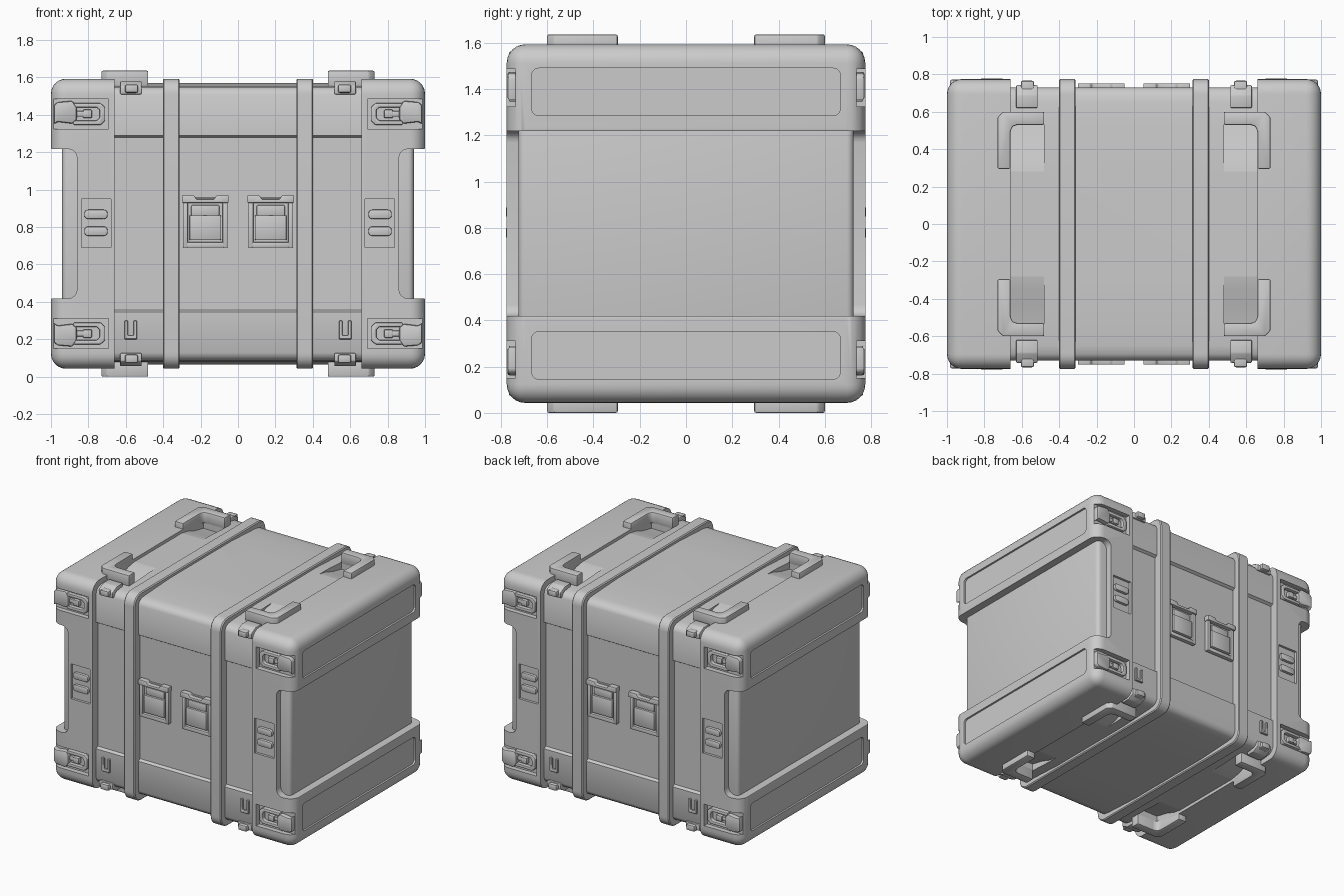
import bpy, bmesh, math
from mathutils import Vector

if "Cube" in bpy.data.objects:
    bpy.data.objects.remove(bpy.data.objects["Cube"])

C = 0.818  # height of the centre plane; all parts are modelled relative to it


def finish(name, bm, mirror="", cuts=()):
    bmesh.ops.recalc_face_normals(bm, faces=bm.faces)
    me = bpy.data.meshes.new(name)
    bm.to_mesh(me)
    bm.free()
    ob = bpy.data.objects.new(name, me)
    ob.location = (0, 0, C)
    bpy.context.collection.objects.link(ob)
    bpy.ops.object.select_all(action='DESELECT')
    bpy.context.view_layer.objects.active = ob
    ob.select_set(True)
    for cutter in cuts:
        m = ob.modifiers.new("cut", 'BOOLEAN')
        m.operation, m.solver, m.object = 'DIFFERENCE', 'EXACT', cutter
        bpy.ops.object.modifier_apply(modifier=m.name)
        bpy.data.objects.remove(cutter)
    bpy.ops.object.shade_smooth_by_angle(angle=math.radians(32))
    if mirror:
        m = ob.modifiers.new("mirror", 'MIRROR')
        m.use_axis = [a in mirror for a in "xyz"]
        m.use_mirror_merge = False
    return ob


def add_prism(bm, pts, axis, a, b, bevel=0.0, seg=2):
    def place(p, t):
        return {"x": (t, p[0], p[1]), "y": (p[0], t, p[1]), "z": (p[0], p[1], t)}[axis]
    lo = [bm.verts.new(place(p, a)) for p in pts]
    hi = [bm.verts.new(place(p, b)) for p in pts]
    n = len(pts)
    faces = [bm.faces.new(lo), bm.faces.new(hi[::-1])]
    faces += [bm.faces.new((lo[i], hi[i], hi[(i + 1) % n], lo[(i + 1) % n])) for i in range(n)]
    bmesh.ops.recalc_face_normals(bm, faces=faces)
    if bevel:
        edges = list({e for f in faces for e in f.edges})
        bmesh.ops.bevel(bm, geom=edges, offset=bevel, segments=seg, profile=0.5, affect='EDGES')


def prism(name, pts, axis, a, b, bevel=0.0, mirror="", seg=2, cuts=()):
    bm = bmesh.new()
    add_prism(bm, pts, axis, a, b, bevel, seg)
    return finish(name, bm, mirror, cuts)


def boxes(name, spans, bevel=0.0, mirror="", seg=2):
    """Each span is (x0, x1, y0, y1, z0, z1)."""
    bm = bmesh.new()
    for x0, x1, y0, y1, z0, z1 in spans:
        add_prism(bm, [(x0, y0), (x1, y0), (x1, y1), (x0, y1)], "z", z0, z1, bevel, seg)
    return finish(name, bm, mirror)


def rrect(u0, u1, v0, v1, r, n=5):
    out = []
    for cu, cv, start in ((u1 - r, v1 - r, 0), (u0 + r, v1 - r, 90),
                          (u0 + r, v0 + r, 180), (u1 - r, v0 + r, 270)):
        for i in range(n + 1):
            t = math.radians(start + 90 * i / n)
            out.append((cu + r * math.cos(t), cv + r * math.sin(t)))
    return out


# middle body with raised upper and lower bands and scoops beside the feet
scoop = prism("scoop_cutter", [(.28, .78), (.28, .752), (.35, .74), (.43, .712), (.535, .69), (.535, .78)],
              "x", .48, .70, mirror="xyz")
q = [(.71, .46), (.73, .472), (.73, .69), (.718, .715), (.695, .73), (.65, .737), (.36, .752)]
profile = (q + [(-y, z) for y, z in q[::-1]] + [(-y, -z) for y, z in q]
           + [(y, -z) for y, z in q[::-1]])
prism("middle_body", profile, "x", -.67, .67, cuts=[scoop])

# end caps: C profile with big outer rounding
bm = bmesh.new()
add_prism(bm, [(.66, -.775), (1, -.775), (1, -.4), (.86, -.4), (.86, .4), (1, .4), (1, .775), (.66, .775)],
          "y", -.775, .775)


def edges_where(test):
    return [e for e in bm.edges if test(*[v.co for v in e.verts])]


def near(v, i, t):
    return abs(abs(v[i]) - t) < 1e-4


outer = edges_where(lambda a, b: (near(a, 2, .775) and near(b, 2, .775) and not (near(a, 0, .66) and near(b, 0, .66)))
                    or (near(a, 0, 1) and near(b, 0, 1) and abs(a.z - b.z) > .1))
bmesh.ops.bevel(bm, geom=outer, offset=.08, segments=6, profile=0.5, affect='EDGES')
notch = edges_where(lambda a, b: near(a, 0, .86) and near(b, 0, .86) and abs(a.y - b.y) > .5)
bmesh.ops.bevel(bm, geom=notch, offset=.05, segments=4, profile=0.5, affect='EDGES')
lips = edges_where(lambda a, b: near(a, 0, 1) and near(b, 0, 1) and near(a, 2, .4) and near(b, 2, .4))
bmesh.ops.bevel(bm, geom=lips, offset=.015, segments=3, profile=0.5, affect='EDGES')
cuts = [
    boxes("latch_pocket_cutter", [(.693, 1.05, -.85, -.738, .507, .668)], mirror="yz"),
    boxes("vent_pocket_cutter", [(.68, .838, -.85, -.757, -.128, .132)], mirror="y"),
    prism("end_panel_cutter", rrect(-.667, .667, .467, .672, .03), "x", .986, 1.1, mirror="z"),
]
finish("end_cap", bm, "x", cuts)

# recessed end walls
boxes("end_wall", [(.67, .94, -.725, .725, -.45, .45)], .03, "x", 4)

# straps wrapped around the case
prism("strap", rrect(-.775, .775, -.775, .775, .08, 5), "x", .312, .402, .007, "x", 1)

# L-shaped stacking feet, top and bottom
prism("corner_foot", [(.48, .53), (.625, .53), (.65, .52), (.66, .495), (.66, .295), (.73, .295),
                      (.73, .57), (.70, .60), (.48, .60)], "z", .735, .818, .008, "xyz")

# edge clips and their tabs
prism("edge_clip", [(-.62, .762), (-.69, .762), (-.742, .735), (-.742, .692), (-.62, .692)],
      "x", .515, .63, .006, "xyz")
boxes("edge_clip_tab", [(.535, .605, -.766, -.70, .70, .745)], .01, "xyz")

# small U hooks on the lower band
prism("lower_hook", [(.54, -.518), (.54, -.618), (.607, -.618), (.607, -.518), (.589, -.518),
                     (.589, -.598), (.558, -.598), (.558, -.518)], "y", -.745, -.72, .003, "xy", 1)

# butterfly corner latches: wing block, pull loop and inner catch
prism("latch_wing", [(.862, .556), (.885, .535), (.965, .545), (.984, .53), (.984, .635),
                     (.965, .65), (.885, .657), (.862, .62)], "y", -.772, -.72, .01, "xyz")
prism("latch_loop", [(.88, .528), (.735, .528), (.71, .55), (.71, .622), (.735, .645), (.88, .645),
                     (.88, .622), (.755, .622), (.74, .608), (.74, .566), (.755, .552), (.88, .552)],
      "y", -.766, -.73, .006, "xyz")
boxes("latch_catch", [(.78, .83, -.765, -.73, .565, .61), (.82, .87, -.755, -.73, .572, .603)], .008, "xyz")

# pill-shaped bars in the vent pockets
bm = bmesh.new()
for z in (-.04, .05):
    add_prism(bm, rrect(.697, .822, z - .025, z + .025, .02, 4), "y", -.777, -.75, .006, 2)
finish("vent_bars", bm, "xy")

# central draw latches: base, rails, plates and notched top bar
boxes("draw_latch_base", [(.055, .295, -.72, -.70, -.125, .14)], .003, "xy", 1)
boxes("draw_latch_frame", [(.055, .082, -.742, -.71, -.128, .12), (.268, .295, -.742, -.71, -.128, .12),
                           (.075, .275, -.742, -.71, -.128, -.098)], .006, "xy")
boxes("draw_latch_plate", [(.09, .26, -.745, -.71, -.088, .045), (.1, .25, -.732, -.71, .04, .1)], .007, "xy")
prism("draw_latch_bar", [(.05, .112), (.30, .112), (.30, .152), (.235, .152), (.222, .132),
                         (.128, .132), (.115, .152), (.05, .152)], "y", -.752, -.71, .005, "xy")
